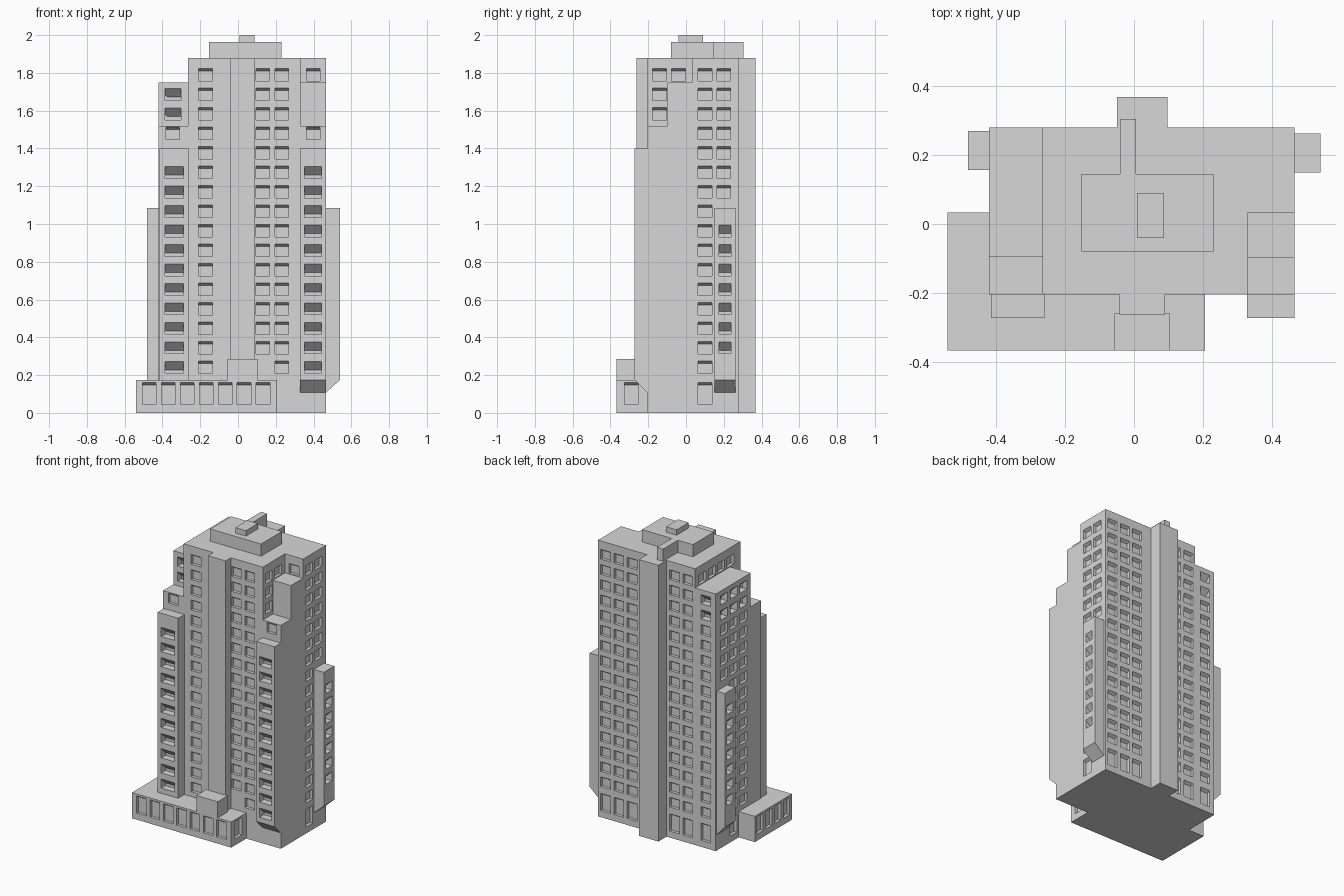
import bpy, bmesh

if "Cube" in bpy.data.objects:
    bpy.data.objects.remove(bpy.data.objects["Cube"])

grey = bpy.data.materials.new("concrete grey")
grey.diffuse_color = (0.68, 0.68, 0.68, 1)
grey.use_nodes = True
grey.node_tree.nodes["Principled BSDF"].inputs["Base Color"].default_value = grey.diffuse_color

ROWS = [0.241 + 0.1032 * i for i in range(16)]


def finish(name, bm):
    bmesh.ops.recalc_face_normals(bm, faces=bm.faces)
    me = bpy.data.meshes.new(name)
    bm.to_mesh(me)
    bm.free()
    me.materials.append(grey)
    ob = bpy.data.objects.new(name, me)
    bpy.context.collection.objects.link(ob)
    return ob


def add_prism(bm, face, plane, profile, u0, u1):
    """Extrude an (outward, z) profile sideways along one of the four walls."""
    axis, sign = {"front": (1, -1), "back": (1, 1), "left": (0, -1), "right": (0, 1)}[face]
    rings = []
    for u in (u0, u1):
        ring = []
        for o, z in profile:
            n = plane + sign * o
            ring.append(bm.verts.new((u, n, z) if axis == 1 else (n, u, z)))
        rings.append(ring)
    a, b = rings
    bm.faces.new(a)
    bm.faces.new(b[::-1])
    for i in range(len(a)):
        j = (i + 1) % len(a)
        bm.faces.new((a[i], b[i], b[j], a[j]))


def prism(name, face, plane, profile, u0, u1):
    bm = bmesh.new()
    add_prism(bm, face, plane, profile, u0, u1)
    return finish(name, bm)


def box(name, x0, x1, y0, y1, z0, z1):
    return prism(name, "back", 0, [(y0, z0), (y1, z0), (y1, z1), (y0, z1)], x0, x1)


def windows(bm, face, plane, us, zs, w=0.073, h=0.066, depth=0.02, drop=0.013):
    """Recesses with a sloping head."""
    for u in us:
        for z in zs:
            t, b = z + h / 2, z - h / 2
            add_prism(bm, face, plane,
                      [(0.01, t), (0.01, b), (-depth, b), (-depth, t - drop), (0, t)],
                      u - w / 2, u + w / 2)


def doors(bm, face, plane, us, w=0.073):
    windows(bm, face, plane, us, [0.103], w=w, h=0.117)


def cut(ob, *cutters):
    for c in cutters:
        m = ob.modifiers.new("cut", "BOOLEAN")
        m.operation = "DIFFERENCE"
        m.solver = "EXACT"
        m.object = c
        c.hide_render = True
    bpy.context.view_layer.update()
    dg = bpy.context.evaluated_depsgraph_get()
    me = bpy.data.meshes.new_from_object(ob.evaluated_get(dg))
    ob.modifiers.clear()
    ob.data = me
    for c in cutters:
        bpy.data.objects.remove(c)


DEEP = dict(h=0.062, depth=0.046, drop=0.044)

# Main tower with stepped corners
tower = box("tower", -0.42, 0.466, -0.205, 0.28, 0, 1.88)
right_step = prism("right_step_cutter", "back", 0,
                   [(-0.3, 1.52), (-0.097, 1.52), (-0.097, 1.75), (0.034, 1.75), (0.034, 2), (-0.3, 2)],
                   0.33, 0.6)
left_step = prism("left_step_cutter", "back", 0,
                  [(-0.3, 1.52), (-0.096, 1.52), (-0.096, 1.75), (0.4, 1.75), (0.4, 2), (-0.3, 2)],
                  -0.6, -0.265)

bm = bmesh.new()
# Front wall windows
windows(bm, "front", -0.205, [-0.172, 0.232], ROWS)
windows(bm, "front", -0.205, [0.131], ROWS[1:])
windows(bm, "front", -0.205, [-0.345, 0.398], [ROWS[12]])
windows(bm, "front", -0.096, [-0.345], ROWS[13:15], w=0.085, **DEEP)
windows(bm, "front", 0.034, [0.398], [ROWS[15]])
# Back wall windows and ground openings
windows(bm, "back", 0.28, [-0.21, -0.11, 0.21, 0.31, 0.41], ROWS)
windows(bm, "back", 0.28, [-0.345], ROWS[:13])
windows(bm, "back", 0.28, [-0.345], ROWS[13:15], **DEEP)
doors(bm, "back", 0.28, [-0.345, -0.21, -0.11, 0.21, 0.31, 0.41])
# Right wall
windows(bm, "right", 0.466, [0.1], ROWS)
windows(bm, "right", 0.466, [0.2], ROWS[9:])
windows(bm, "right", 0.33, [-0.14], ROWS[13:])
windows(bm, "right", 0.33, [-0.04], [ROWS[15]])
doors(bm, "right", 0.466, [0.1])
# Left wall
windows(bm, "left", -0.42, [-0.02, 0.09], ROWS[:13])
windows(bm, "left", -0.42, [0.19], ROWS[9:13])
windows(bm, "left", -0.42, [-0.02, 0.085, 0.19], ROWS[13:15], **DEEP)
windows(bm, "left", -0.265, [-0.1, 0, 0.1, 0.2], [ROWS[15]])
doors(bm, "left", -0.42, [0.09])
cut(tower, right_step, left_step, finish("window_cutter", bm))


# Projecting bays with sloped undersides
def bay(name, face, plane, out, top, u0, u1, rows, w):
    ob = prism(name, face, plane,
               [(0, 0.108), (out, 0.175), (out, top), (0, top)], u0, u1)
    bm = bmesh.new()
    windows(bm, face, plane + (out if face in ("back", "right") else -out),
            [(u0 + u1) / 2], rows, w=w, **DEEP)
    cut(ob, finish("bay_cutter", bm))


bay("front_left_bay", "front", -0.205, 0.067, 1.4, -0.415, -0.26, ROWS[:11], 0.1)
bay("front_right_bay", "front", -0.205, 0.067, 1.4, 0.328, 0.466, ROWS[:11], 0.088)
bay("right_bay", "right", 0.466, 0.075, 1.085, 0.15, 0.263, ROWS[1:8], 0.062)
bay("left_bay", "left", -0.42, 0.061, 1.085, 0.157, 0.27, ROWS[1:8], 0.062)

# Ground floor podium
podium = box("podium", -0.541, 0.206, -0.367, 0.033, 0, 0.175)
bm = bmesh.new()
doors(bm, "front", -0.367, [-0.47 + 0.1005 * i for i in range(7)])
doors(bm, "right", 0.206, [-0.29])
doors(bm, "left", -0.541, [-0.31, -0.215, -0.12, -0.025], w=0.065)
cut(podium, finish("podium_cutter", bm))

# Piers, porch and roof blocks
box("front_pier", -0.042, 0.09, -0.262, -0.205, 0.17, 1.88)
box("back_pier", -0.05, 0.097, 0.28, 0.368, 0, 1.88)
box("porch_block", -0.056, 0.104, -0.367, -0.26, 0.175, 0.285)
box("penthouse", -0.153, 0.23, -0.08, 0.145, 1.88, 1.963)
box("roof_duct", -0.04, 0.006, 0.145, 0.304, 1.88, 1.963)
box("roof_hatch", 0.008, 0.087, -0.04, 0.09, 1.963, 2.0)
